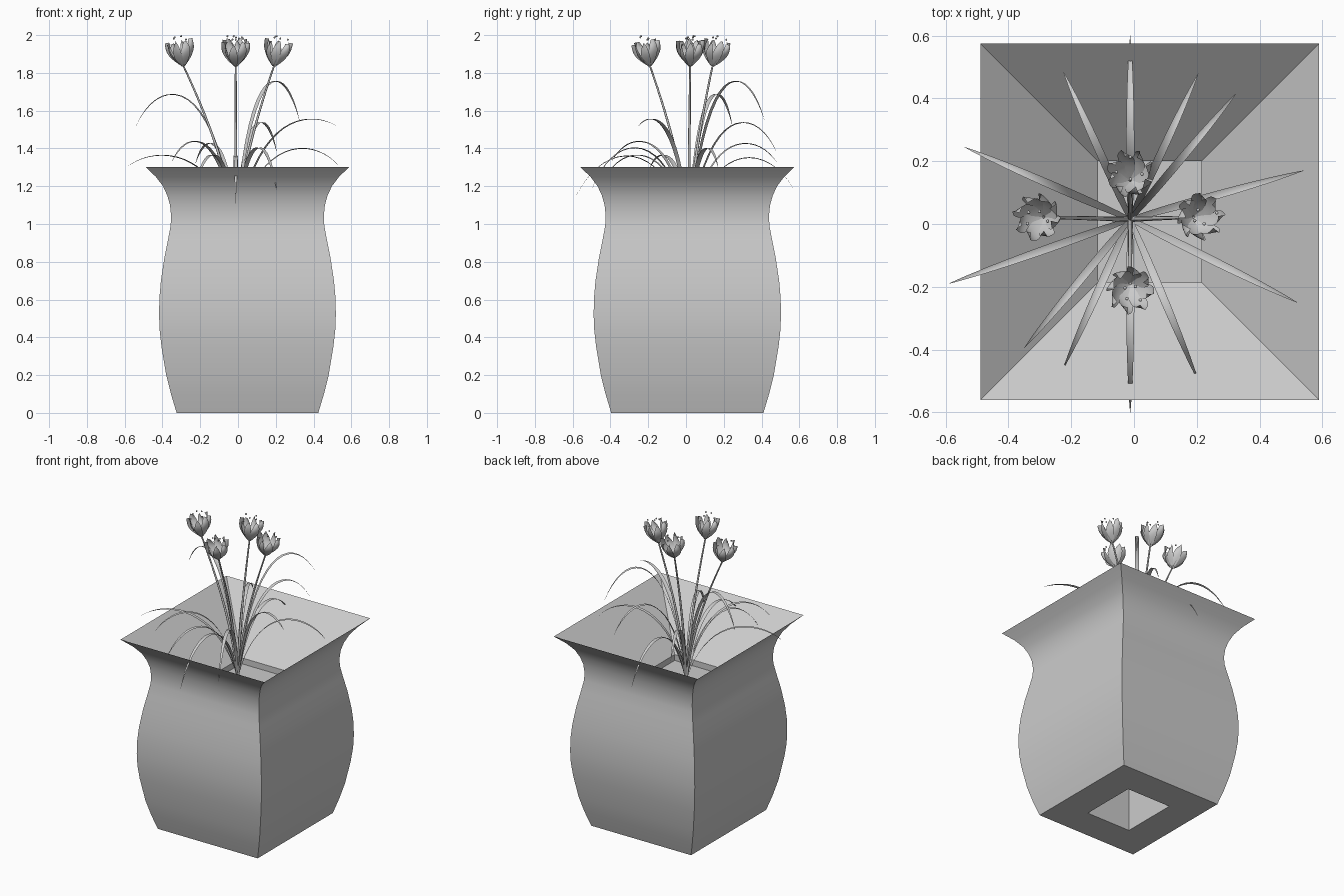
import bpy, bmesh, math, random
from mathutils import Vector

if "Cube" in bpy.data.objects:
    bpy.data.objects.remove(bpy.data.objects["Cube"])
random.seed(4)

grey = bpy.data.materials.new("plain grey")
grey.use_nodes = True
grey.diffuse_color = (0.6, 0.6, 0.6, 1)
grey.node_tree.nodes["Principled BSDF"].inputs["Base Color"].default_value = (0.6, 0.6, 0.6, 1)


def finish(bm, name, angle=35, normals=True):
    if normals:
        bmesh.ops.recalc_face_normals(bm, faces=bm.faces)
    me = bpy.data.meshes.new(name)
    bm.to_mesh(me)
    bm.free()
    ob = bpy.data.objects.new(name, me)
    bpy.context.collection.objects.link(ob)
    me.materials.append(grey)
    bpy.ops.object.select_all(action='DESELECT')
    bpy.context.view_layer.objects.active = ob
    ob.select_set(True)
    bpy.ops.object.shade_smooth_by_angle(angle=math.radians(angle))
    return ob


def grid(bm, rows):
    """Skin a list of equal-length point rows with quads."""
    vs = [[bm.verts.new(p) for p in row] for row in rows]
    for a, b in zip(vs, vs[1:]):
        for i in range(len(a) - 1):
            bm.faces.new((a[i], a[i + 1], b[i + 1], b[i]))


def bezier(p, t):
    u = 1 - t
    return p[0] * u**3 + p[1] * 3 * u * u * t + p[2] * 3 * u * t * t + p[3] * t**3


# Square pot: rings of (half width, height), up the outside, down the funnel and shaft
CX, CY, DEEPER = 0.05, 0.007, 0.028
profile = [(.375, 0), (.405, .1), (.43, .2), (.455, .35), (.465, .44), (.468, .52), (.466, .61),
           (.458, .7), (.44, .82), (.42, .92), (.407, .99), (.404, 1.04), (.41, 1.1),
           (.424, 1.15), (.447, 1.2), (.485, 1.25), (.54, 1.303),
           (.165, .99), (.165, 0)]
bm = bmesh.new()
rings = [[bm.verts.new((CX + sx * h, CY + sy * (h + DEEPER), z))
          for sx, sy in ((-1, -1), (1, -1), (1, 1), (-1, 1))] for h, z in profile]
for a, b in zip(rings, rings[1:] + rings[:1]):
    for i in range(4):
        j = (i + 1) % 4
        bm.faces.new((a[i], a[j], b[j], b[i]))
finish(bm, "pot")

# Soil closing the shaft
bm = bmesh.new()
h, SOIL = 0.165, 0.95
grid(bm, [[(CX - h, CY + s * (h + DEEPER), SOIL), (CX + h, CY + s * (h + DEEPER), SOIL)] for s in (-1, 1)])
finish(bm, "soil", normals=False)

ROOT = Vector((-0.012, 0.015, SOIL))


def leaf(name, x, y, tip, peak, width=0.026, n=18):
    """Arching blade with a shallow keel, pointed at the tip."""
    reach = Vector((x, y, 0)) - Vector((ROOT.x, ROOT.y, 0))
    side = Vector((-reach.y, reach.x, 0)).normalized()
    zc = (peak - 0.125 * (SOIL + tip)) / 0.75
    at = lambda k, z: Vector((ROOT.x, ROOT.y, z)) + reach * k
    pts = [at(0, SOIL), at(0.2, zc), at(0.75, zc), at(1, tip)]
    rows = []
    for i in range(n + 1):
        t = i / n
        c = bezier(pts, t)
        w = width / 2 * max(0.04, math.sin(math.pi * (0.12 + 0.88 * t)) ** 0.8)
        rows.append([c - side * w, c - Vector((0, 0, w * 0.35)), c + side * w])
    bm = bmesh.new()
    grid(bm, rows)
    finish(bm, name, 60)


# Leaves: tip x, tip y, tip height, arch height
leaves = [(-.54, .245, 1.52, 1.66), (-.59, -.19, 1.30, 1.345), (-.35, -.395, 1.33, 1.42),
          (-.225, -.46, 1.19, 1.36), (-.012, -.60, 1.11, 1.36), (.205, -.50, 1.18, 1.40),
          (.52, -.25, 1.52, 1.51), (.54, .17, 1.30, 1.385), (.325, .415, 1.55, 1.73),
          (.205, .48, 1.38, 1.52), (-.012, .60, 1.13, 1.35), (-.225, .485, 1.32, 1.41)]
for i, spec in enumerate(leaves):
    leaf(f"leaf_{i + 1}", *spec)


def flower(n, bx, by):
    """Stem, cup of eight petals and floating anthers, leaning outward."""
    base = Vector((bx, by, 1.835))
    out = Vector((bx - ROOT.x, by - ROOT.y, 0))
    axis = (Vector((0, 0, 1)) + out.normalized() * 0.2).normalized()
    turn = Vector((0, 0, 1)).rotation_difference(axis)

    # Stem
    pts = [ROOT, ROOT + out * 0.12 + Vector((0, 0, .32)),
           ROOT + out * 0.55 + Vector((0, 0, .62)), base]
    bm = bmesh.new()
    rows = []
    for i in range(15):
        t = i / 14
        c, r = bezier(pts, t), 0.009 - 0.004 * t
        rows.append([c + Vector((r * math.cos(a), r * math.sin(a), 0))
                     for a in (k * math.tau / 8 for k in range(9))])
    grid(bm, rows)
    bmesh.ops.remove_doubles(bm, verts=bm.verts, dist=1e-5)
    finish(bm, f"stem_{n}", 60)

    # Petals
    bm = bmesh.new()
    for k in range(8):
        a0 = k * math.tau / 8 + 0.3 * n
        rows = []
        tall = 0.138 if k % 2 else 0.128
        for i in range(9):
            t = i / 8
            r = 0.004 + 0.062 * math.sin(min(1, t * 1.25) * math.pi / 2) + 0.006 * t
            w = 0.025 * max(0.03, math.sin(math.pi * (0.06 + 0.94 * t)) ** 0.75)
            row = []
            for s in (-1, -0.5, 0, 0.5, 1):
                a = a0 + 0.25 * t
                rr = r + s * 0.012 * t - 0.008 * s * s * t
                p = Vector((rr * math.cos(a) - s * w * math.sin(a),
                            rr * math.sin(a) + s * w * math.cos(a), tall * t))
                row.append(base + turn @ p)
            rows.append(row)
        grid(bm, rows)
    finish(bm, f"petals_{n}", 60, normals=False)

    # Anthers
    bm = bmesh.new()
    for k in range(4):
        a = k * math.tau / 4 + n + random.uniform(-.3, .3)
        r = random.uniform(0.02, 0.05)
        p = base + turn @ Vector((r * math.cos(a), r * math.sin(a), 0.145))
        p.z = 1.994 - 0.006 * k
        made = bmesh.ops.create_icosphere(bm, subdivisions=1, radius=0.006)
        bmesh.ops.translate(bm, verts=made["verts"], vec=p)
    finish(bm, f"anthers_{n}", 60)


for n, (x, y) in enumerate([(-.288, .022), (.19, .022), (-.012, .14), (-.012, -.19)], 1):
    flower(n, x, y)
